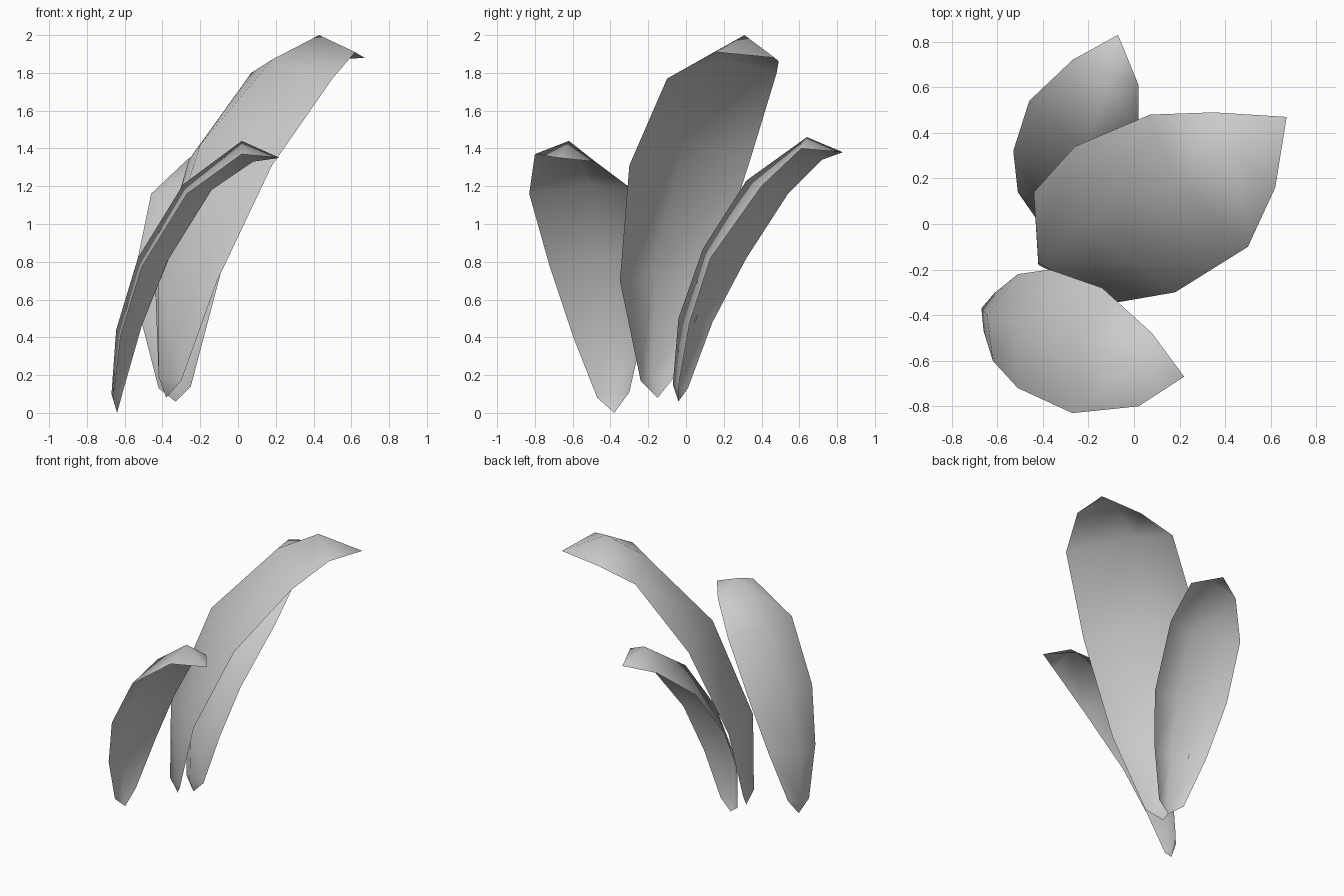
import bpy
import bmesh

default_cube = bpy.data.objects.get("Cube")
if default_cube:
    bpy.data.objects.remove(default_cube, do_unlink=True)

# One plain colour for all leaves
LEAF_COLOUR = (0.6, 0.6, 0.6, 1.0)
leaf_grey = bpy.data.materials.new("leaf_grey")
leaf_grey.use_nodes = True
leaf_grey.diffuse_color = LEAF_COLOUR
shader = next(n for n in leaf_grey.node_tree.nodes if n.type == "BSDF_PRINCIPLED")
shader.inputs["Base Color"].default_value = LEAF_COLOUR


def make_leaf(name, base, tip, right_edge, midrib, left_edge):
    """Skin a folded leaf blade between two edges and a raised midrib."""
    bm = bmesh.new()
    root = bm.verts.new(base)
    point = bm.verts.new(tip)
    rails = [[bm.verts.new(co) for co in rail]
             for rail in (right_edge, midrib, left_edge)]

    # Each half of the blade: base triangle, quads, tip triangle
    for outer, inner in zip(rails, rails[1:]):
        bm.faces.new((root, outer[0], inner[0]))
        for i in range(len(outer) - 1):
            bm.faces.new((outer[i], outer[i + 1], inner[i + 1], inner[i]))
        bm.faces.new((outer[-1], point, inner[-1]))

    # Face the convex side outward
    bmesh.ops.recalc_face_normals(bm, faces=bm.faces[:])
    bm.normal_update()
    if sum(face.normal.z * face.calc_area() for face in bm.faces) < 0:
        bmesh.ops.reverse_faces(bm, faces=bm.faces[:])
    for face in bm.faces:
        face.smooth = True

    mesh = bpy.data.meshes.new(name)
    bm.to_mesh(mesh)
    bm.free()
    mesh.materials.append(leaf_grey)
    leaf = bpy.data.objects.new(name, mesh)
    bpy.context.collection.objects.link(leaf)
    return leaf


# Short leaf at the front
make_leaf(
    "front_leaf", base=(-.64, -.38, 0), tip=(.22, -.67, 1.35),
    right_edge=[(-.66, -.47, .08), (-.62, -.6, .41), (-.51, -.72, .77),
                (-.27, -.83, 1.16), (.02, -.8, 1.37)],
    midrib=[(-.67, -.37, .1), (-.645, -.4, .44), (-.53, -.43, .82),
            (-.29, -.51, 1.21), (.02, -.62, 1.44)],
    left_edge=[(-.61, -.3, .11), (-.51, -.22, .46), (-.37, -.2, .81),
               (-.14, -.28, 1.18), (.08, -.48, 1.33)])

# Tall leaf in the middle
make_leaf(
    "tall_leaf", base=(-.38, -.15, .08), tip=(.67, .47, 1.88),
    right_edge=[(-.3, -.24, .17), (-.11, -.35, .7), (.18, -.3, 1.31),
                (.5, -.1, 1.77), (.62, .16, 1.91)],
    midrib=[(-.42, -.18, .19), (-.42, -.17, .74), (-.2, -.02, 1.42),
            (.18, .2, 1.87), (.43, .31, 2)],
    left_edge=[(-.41, -.07, .18), (-.44, .14, .72), (-.26, .34, 1.34),
               (.07, .48, 1.8), (.35, .49, 1.86)])

# Short leaf at the back
make_leaf(
    "back_leaf", base=(-.33, -.04, .06), tip=(-.07, .83, 1.38),
    right_edge=[(-.25, -.04, .14), (-.16, .02, .48), (-.07, .13, .82),
                (.02, .4, 1.2), (.02, .61, 1.4)],
    midrib=[(-.34, -.07, .15), (-.35, -.04, .5), (-.3, .09, .87),
            (-.22, .32, 1.23), (-.11, .64, 1.46)],
    left_edge=[(-.42, .01, .13), (-.51, .14, .48), (-.53, .32, .82),
               (-.46, .54, 1.16), (-.27, .72, 1.34)])
